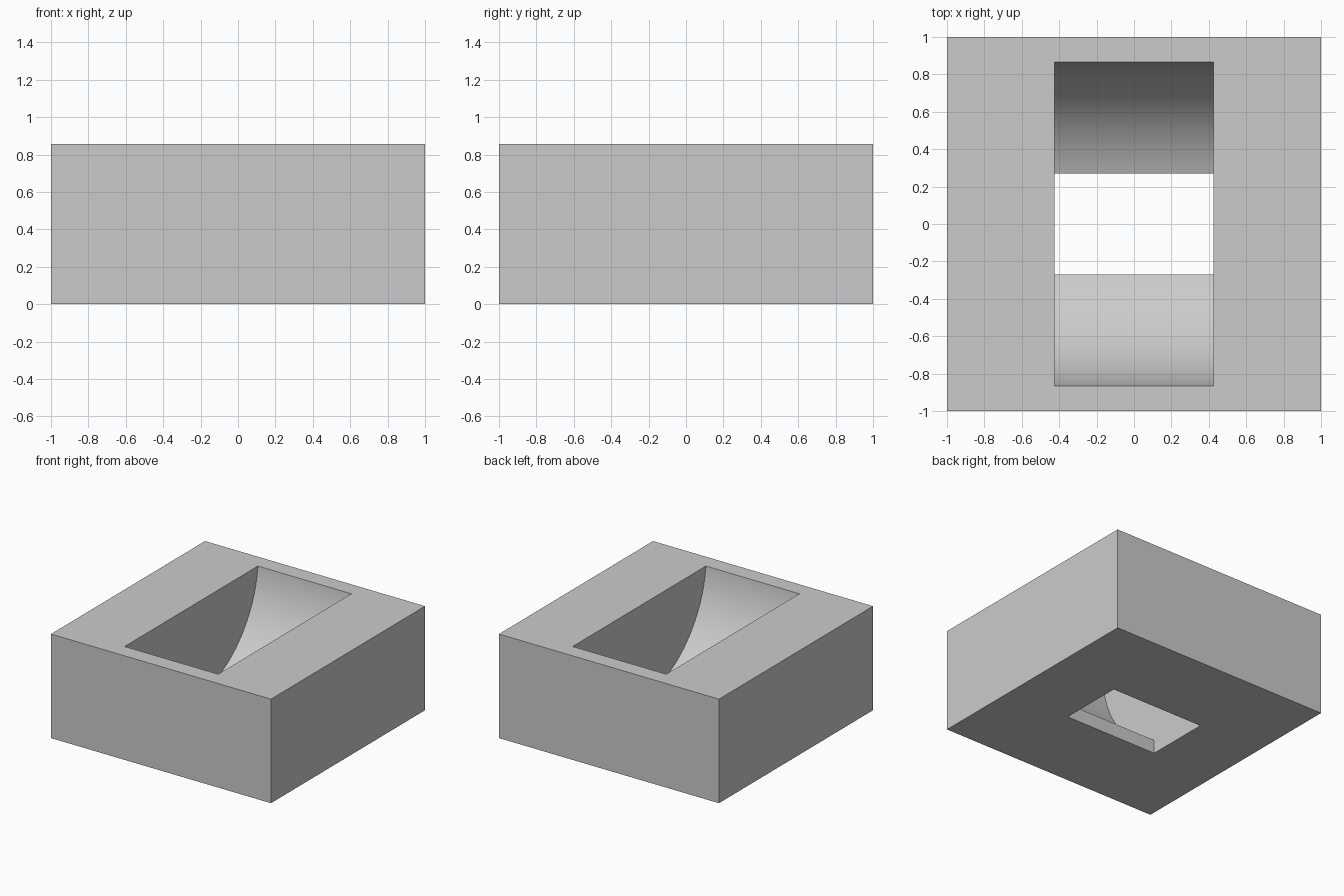
import bpy, bmesh, math

cube = bpy.data.objects.get("Cube")
if cube:
    bpy.data.objects.remove(cube, do_unlink=True)

HEIGHT = 0.855
SLOT_HALF_X = 0.425       # half width of the slot
THROAT_HALF_Y = 0.27      # half length of the bottom opening
ARC_Z, ARC_R = 0.938, 0.869   # axis height and radius of the curved end walls
STEPS = 32

grey = bpy.data.materials.new("plain grey")
grey.use_nodes = True
colour = (0.6, 0.6, 0.6, 1)
grey.diffuse_color = colour
grey.node_tree.nodes["Principled BSDF"].inputs["Base Color"].default_value = colour


def make_object(name, bm):
    bmesh.ops.recalc_face_normals(bm, faces=bm.faces)
    mesh = bpy.data.meshes.new(name)
    bm.to_mesh(mesh)
    bm.free()
    mesh.materials.append(grey)
    obj = bpy.data.objects.new(name, mesh)
    bpy.context.collection.objects.link(obj)
    return obj


# Square block
bm = bmesh.new()
bmesh.ops.create_cube(bm, size=1)
for v in bm.verts:
    v.co = (v.co.x * 2, v.co.y * 2, (v.co.z + 0.5) * HEIGHT)
block = make_object("block", bm)

# Slot cutter: straight throat below, circular arcs above, extruded along x
start = math.asin(THROAT_HALF_Y / ARC_R)
half = [(THROAT_HALF_Y, -0.1)]
for i in range(STEPS + 1):
    a = start + (math.pi / 2 - start) * i / STEPS
    half.append((ARC_R * math.sin(a), ARC_Z - ARC_R * math.cos(a)))
profile = half + [(-y, z) for y, z in reversed(half)]

bm = bmesh.new()
face = bm.faces.new([bm.verts.new((-SLOT_HALF_X, y, z)) for y, z in profile])
ext = bmesh.ops.extrude_face_region(bm, geom=[face])
bmesh.ops.translate(bm, vec=(2 * SLOT_HALF_X, 0, 0),
                    verts=[g for g in ext["geom"] if isinstance(g, bmesh.types.BMVert)])
cutter = make_object("slot_cutter", bm)
cutter.hide_render = True

# Cut the slot, then drop the cutter
bpy.ops.object.select_all(action="DESELECT")
block.select_set(True)
bpy.context.view_layer.objects.active = block
cut = block.modifiers.new("slot", "BOOLEAN")
cut.operation = "DIFFERENCE"
cut.solver = "EXACT"
cut.object = cutter
bpy.ops.object.modifier_apply(modifier=cut.name)
bpy.data.objects.remove(cutter, do_unlink=True)

# Smooth curved walls, crisp edges
bpy.ops.object.shade_smooth_by_angle(angle=math.radians(30))
